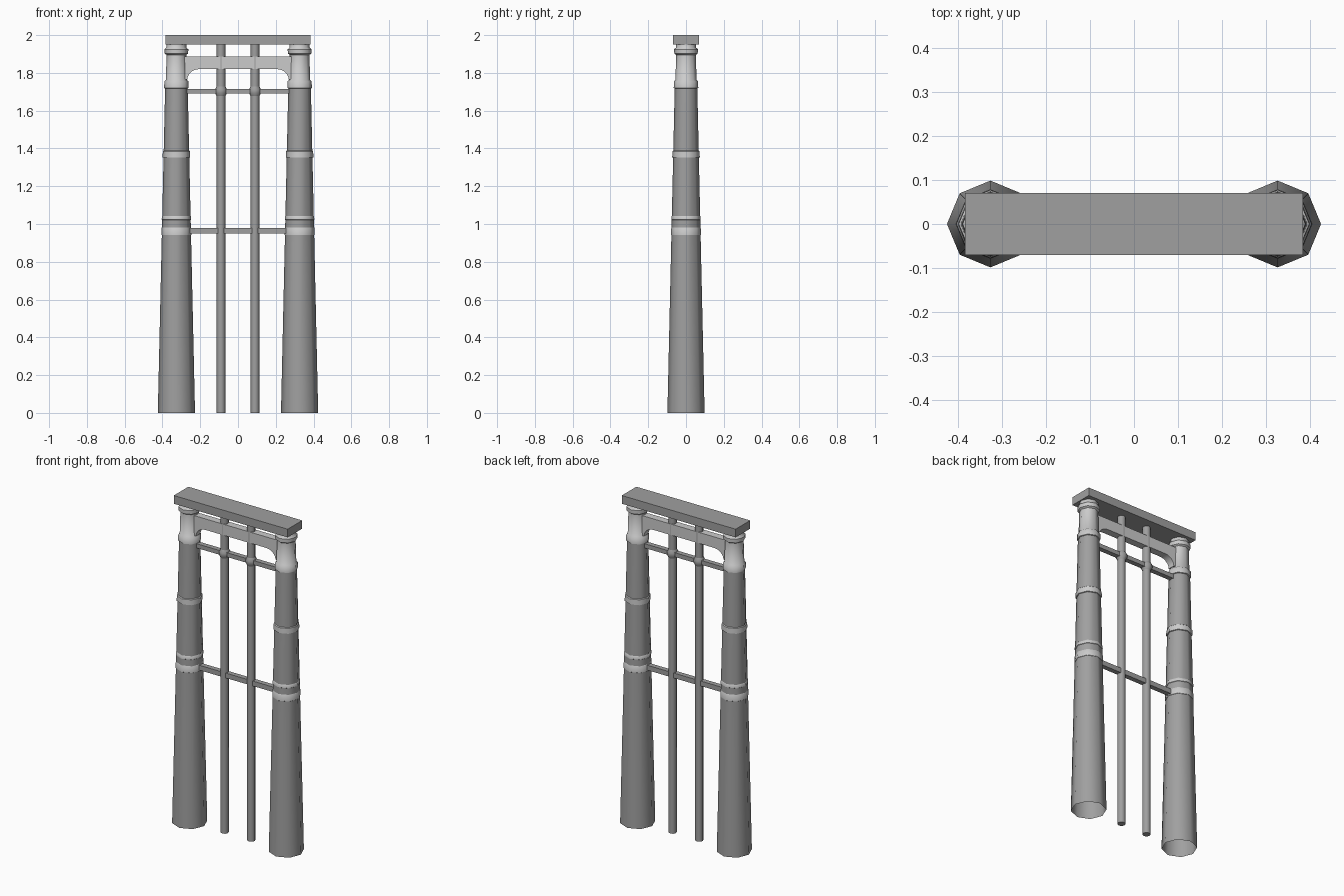
import bpy, bmesh, math

if "Cube" in bpy.data.objects:
    bpy.data.objects.remove(bpy.data.objects["Cube"])


def material(name, v):
    m = bpy.data.materials.new(name)
    m.diffuse_color = (v, v, v, 1)
    m.use_nodes = True
    m.node_tree.nodes["Principled BSDF"].inputs["Base Color"].default_value = m.diffuse_color
    return m


STONE = material("stone", 0.35)
TRIM = material("pale_trim", 0.65)


def finish(name, bm, mat, smooth=None):
    bmesh.ops.recalc_face_normals(bm, faces=bm.faces)
    mesh = bpy.data.meshes.new(name)
    bm.to_mesh(mesh)
    bm.free()
    mesh.materials.append(mat)
    ob = bpy.data.objects.new(name, mesh)
    bpy.context.collection.objects.link(ob)
    if smooth:
        bpy.ops.object.select_all(action='DESELECT')
        ob.select_set(True)
        bpy.context.view_layer.objects.active = ob
        bpy.ops.object.shade_smooth_by_angle(angle=math.radians(smooth))
    return ob


def lathe(name, profile, x, mat, caps=False):
    """Eight-sided turned part from (radius, z) pairs."""
    bm = bmesh.new()
    n = 8
    rings = [[bm.verts.new((x + r * math.cos(i * math.tau / n), r * math.sin(i * math.tau / n), z))
              for i in range(n)] for r, z in profile]
    for a, b in zip(rings, rings[1:]):
        for i in range(n):
            j = (i + 1) % n
            bm.faces.new((a[i], a[j], b[j], b[i]))
    if caps:
        bm.faces.new(rings[0])
        bm.faces.new(rings[-1])
    return finish(name, bm, mat, 46)


def box(name, size, loc, mat):
    bm = bmesh.new()
    bmesh.ops.create_cube(bm, size=1)
    bmesh.ops.scale(bm, vec=size, verts=bm.verts)
    bmesh.ops.translate(bm, vec=loc, verts=bm.verts)
    return finish(name, bm, mat)


def shaft_r(z):
    return 0.0985 - 0.0225 * z


for side, s in (("left", -1), ("right", 1)):
    x = 0.326 * s
    # tapered hollow shaft, open at the foot
    lathe(side + "_shaft", [(shaft_r(0), 0), (shaft_r(1.73), 1.73)], x, STONE)
    # raised bands around the shaft
    for i, (z0, z1, r) in enumerate([(0.94, 0.985, 0.079), (1.02, 1.045, 0.078), (1.35, 1.39, 0.073)]):
        lathe(f"{side}_band_{i + 1}", [(shaft_r(z0) - 0.002, z0), (r, z0 + 0.003), (r - 0.001, z1 - 0.005),
                                       (shaft_r(z1) - 0.002, z1)], x, TRIM)
    # neck, collar and capital
    lathe(side + "_capital", [(0.058, 1.717), (0.065, 1.72), (0.064, 1.755), (0.056, 1.762), (0.052, 1.895),
                              (0.062, 1.902), (0.063, 1.925), (0.053, 1.934), (0.053, 1.955)], x, TRIM)
    # slender poles with small joints on the upper rail
    px = 0.09 * s
    lathe(side + "_pole", [(0.023, 0), (0.023, 1.955)], px, STONE, True)
    lathe(side + "_pole_joint", [(0.022, 1.675), (0.032, 1.694), (0.032, 1.712), (0.022, 1.73)], px, STONE)

# horizontal rails
box("lower_rail", (0.52, 0.03, 0.03), (0, 0, 0.965), STONE)
box("upper_rail", (0.54, 0.03, 0.026), (0, 0, 1.703), STONE)
# top lintel
box("lintel", (0.768, 0.14, 0.05), (0, 0, 1.975), STONE)

# arched beam with rounded lower corners
half = [(0.205 + 0.063 * math.sin(a), 1.765 + 0.055 * math.cos(a))
        for a in [i * math.pi / 12 for i in range(7)]]
half += [(0.285, 1.765), (0.285, 1.887)]
outline = half + [(-x, z) for x, z in reversed(half)]
bm = bmesh.new()
face = bm.faces.new([bm.verts.new((x, -0.022, z)) for x, z in outline])
ext = bmesh.ops.extrude_face_region(bm, geom=[face])
bmesh.ops.translate(bm, vec=(0, 0.044, 0), verts=[v for v in ext["geom"] if isinstance(v, bmesh.types.BMVert)])
finish("arched_beam", bm, TRIM, 30)
